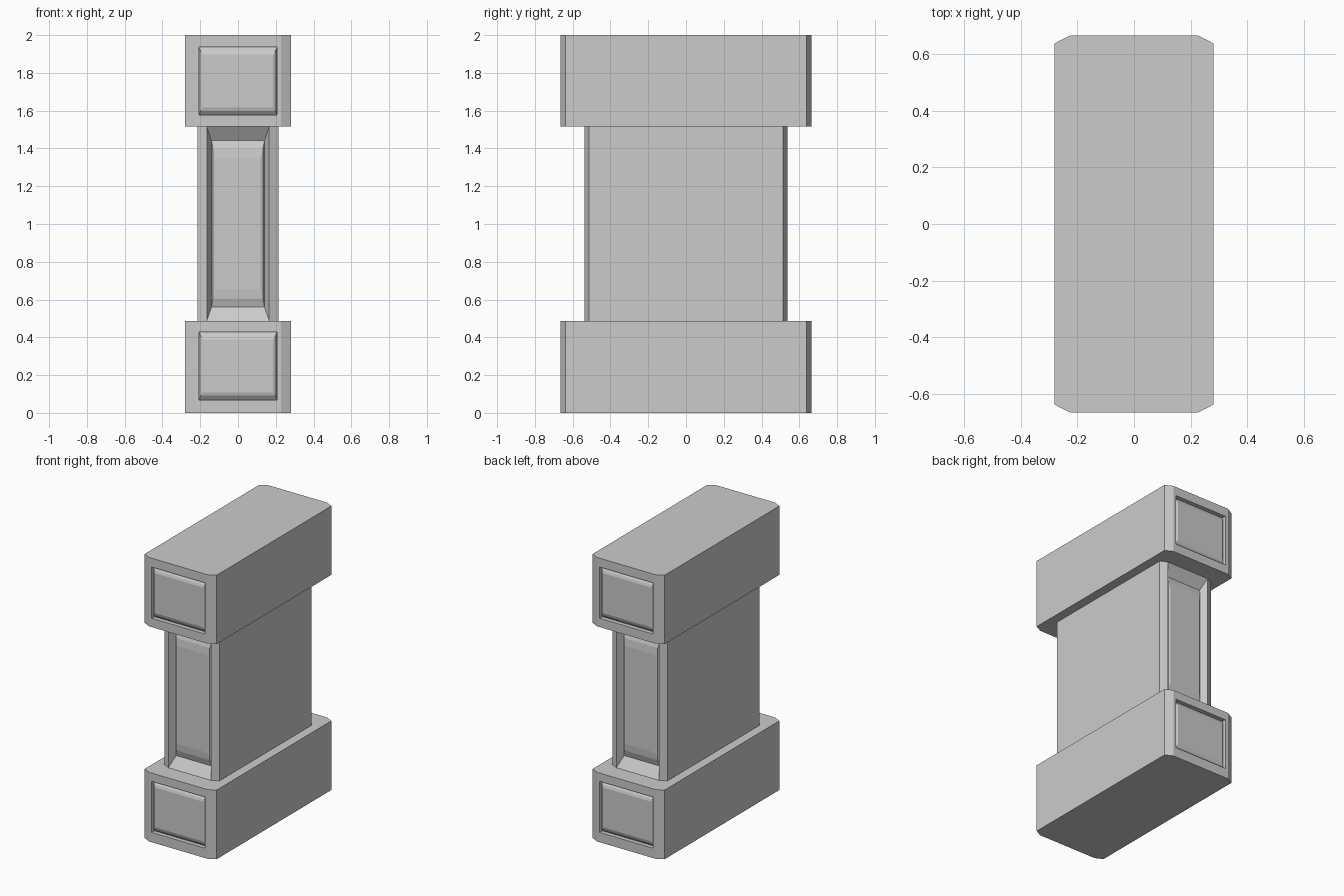
import bpy, bmesh

if "Cube" in bpy.data.objects:
    bpy.data.objects.remove(bpy.data.objects["Cube"])


def panelled_block(name, hx, hy, cx, cy, z0, z1, panel_z, rings):
    """Corner-chamfered prism; front and back carry nested panel rings
    given as (half width, half height, depth behind the face)."""
    bm = bmesh.new()
    ix, iy = hx - cx, hy - cy
    outline = [(ix, -hy), (hx, -iy), (hx, iy), (ix, hy),
               (-ix, hy), (-hx, iy), (-hx, -iy), (-ix, -hy)]
    base = bm.faces.new([bm.verts.new((x, y, z0)) for x, y in outline])
    top = bmesh.ops.extrude_face_region(bm, geom=[base], use_keep_orig=True)["geom"]
    for v in top:
        if isinstance(v, bmesh.types.BMVert):
            v.co.z = z1
    bmesh.ops.recalc_face_normals(bm, faces=bm.faces[:])
    bm.normal_update()

    # Recessed end panels with a raised, bevelled field
    for side in (-1, 1):
        face = next(f for f in bm.faces if f.normal.y * side > 0.99
                    and abs(f.calc_center_median().y - side * hy) < 1e-4)
        for hw, hh, depth in rings:
            mid = face.calc_center_median().z
            face = bmesh.ops.extrude_discrete_faces(bm, faces=[face])["faces"][0]
            for v in face.verts:
                v.co = (hw if v.co.x > 0 else -hw, side * (hy - depth),
                        panel_z + (hh if v.co.z > mid else -hh))
    bmesh.ops.recalc_face_normals(bm, faces=bm.faces[:])
    mesh = bpy.data.meshes.new(name)
    bm.to_mesh(mesh)
    bm.free()
    obj = bpy.data.objects.new(name, mesh)
    bpy.context.collection.objects.link(obj)
    return obj


# Base and cap blocks
block_rings = [(0.207, 0.18, 0), (0.207, 0.18, 0.03),
               (0.197, 0.158, 0.012), (0.186, 0.14, 0.006)]
for name, z0, z1, pz in (("base_block", 0, 0.487, 0.249),
                         ("cap_block", 1.515, 2.0, 1.757)):
    panelled_block(name, 0.28, 0.665, 0.052, 0.027, z0, z1, pz, block_rings)

# Narrower column between them, with sloped recess walls
panelled_block("column", 0.215, 0.538, 0.05, 0.025, 0.487, 1.515, 1.001,
               [(0.14, 0.44, 0.05), (0.132, 0.395, 0.035), (0.12, 0.345, 0.03)])
